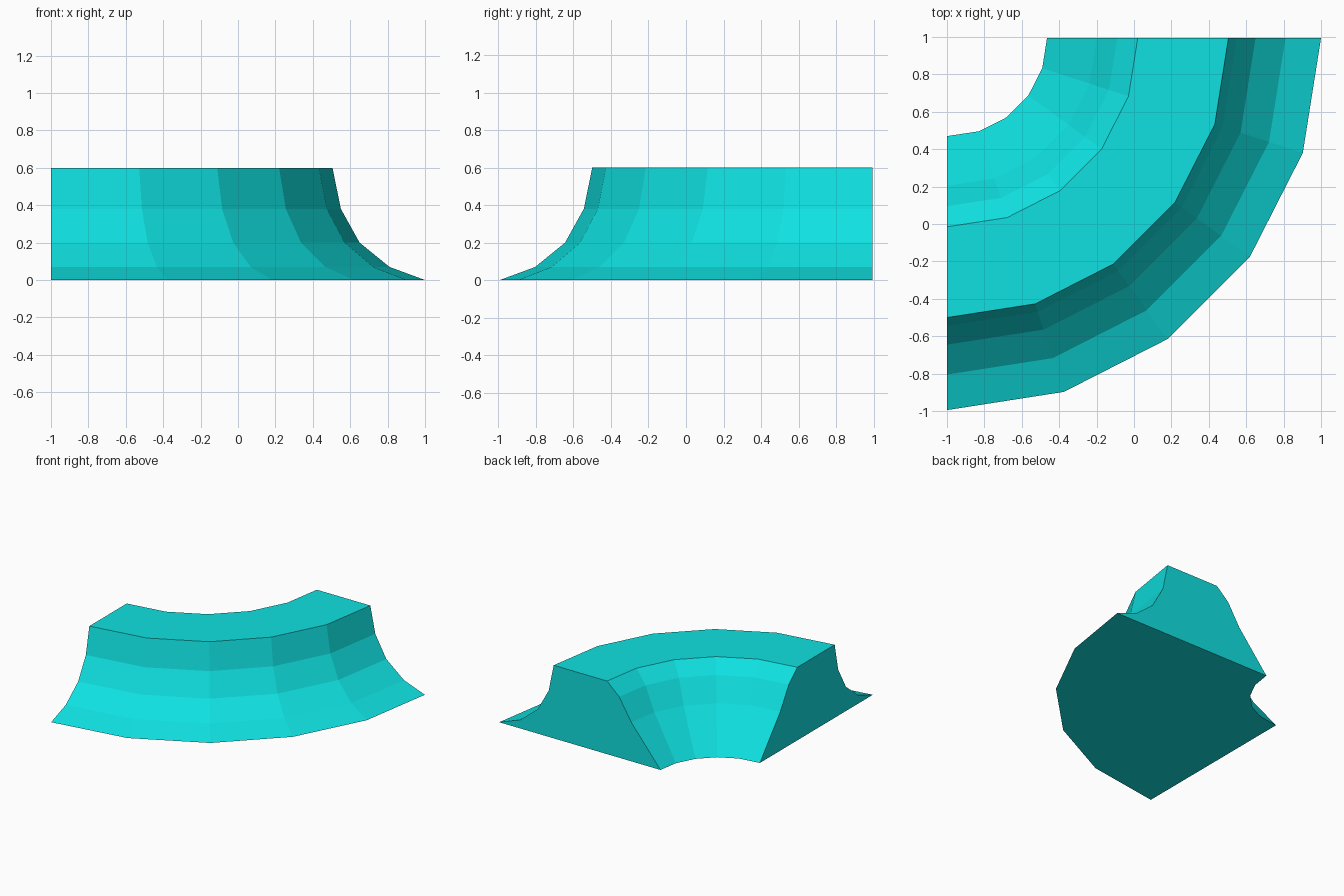
import bpy, bmesh, math

cube = bpy.data.objects.get("Cube")
if cube:
    bpy.data.objects.remove(cube, do_unlink=True)

# Single flat colour
mat = bpy.data.materials.new("turquoise")
mat.use_nodes = True
colour = (0.005, 0.75, 0.75, 1)
mat.diffuse_color = colour
mat.node_tree.nodes["Principled BSDF"].inputs["Base Color"].default_value = colour

# Cross-section (radius, height): inner slope, flat top, flared outer slope
PROFILE = [(0.525, 0), (0.79, 0.32), (0.90, 0.50), (1.01, 0.60),
           (1.495, 0.60), (1.54, 0.38), (1.64, 0.20), (1.80, 0.07), (1.99, 0)]
SEGMENTS = 5
CX, CY = -0.99, 0.995

# Sweep the section through a quarter turn
bm = bmesh.new()
rings = []
for i in range(SEGMENTS + 1):
    a = math.radians(90) * i / SEGMENTS
    overhang = -0.01 if i == SEGMENTS else 0
    rings.append([bm.verts.new((CX + r * math.cos(a) + overhang,
                                CY - r * math.sin(a), z)) for r, z in PROFILE])
n = len(PROFILE)
for a, b in zip(rings, rings[1:]):
    for j in range(n):
        k = (j + 1) % n
        bm.faces.new((a[j], a[k], b[k], b[j]))

# Flat end caps
bm.faces.new(rings[0])
bm.faces.new(rings[-1][::-1])
bmesh.ops.recalc_face_normals(bm, faces=bm.faces)

mesh = bpy.data.meshes.new("curved_bank")
bm.to_mesh(mesh)
bm.free()
mesh.materials.append(mat)
bank = bpy.data.objects.new("curved_bank", mesh)
bpy.context.collection.objects.link(bank)
